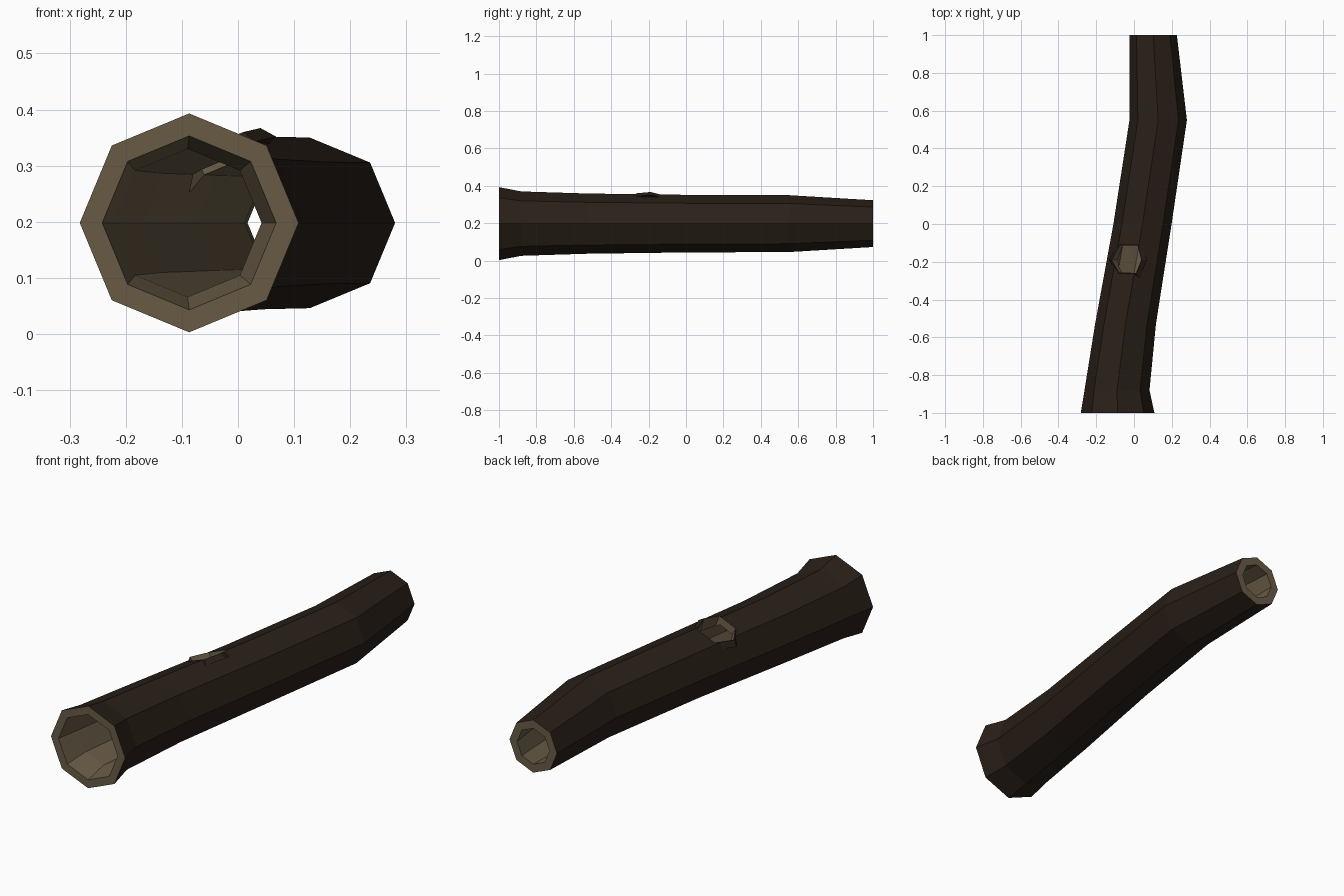
import bpy, bmesh, math
from mathutils import Vector

if "Cube" in bpy.data.objects:
    bpy.data.objects.remove(bpy.data.objects["Cube"])

def material(name, col):
    m = bpy.data.materials.new(name)
    m.diffuse_color = (*col, 1)
    m.use_nodes = True
    m.node_tree.nodes["Principled BSDF"].inputs["Base Color"].default_value = m.diffuse_color
    return m

bark = material("bark", (0.022, 0.014, 0.009))
wood = material("bare_wood", (0.14, 0.105, 0.06))

def loft(name, rings, mats, closed=False):
    """Skin equal-length rings; mats gives the material index of each band."""
    bm = bmesh.new()
    loops = [[bm.verts.new(p) for p in r] for r in rings]
    n = len(loops[0])
    pairs = list(zip(loops, loops[1:] + loops[:1]))
    if not closed:
        pairs.pop()
        for cap in (loops[0], loops[-1]):
            bm.faces.new(cap).material_index = mats[0]
    for (a, b), mi in zip(pairs, mats):
        for i in range(n):
            j = (i + 1) % n
            bm.faces.new((a[i], a[j], b[j], b[i])).material_index = mi
    bmesh.ops.recalc_face_normals(bm, faces=bm.faces)
    me = bpy.data.meshes.new(name)
    bm.to_mesh(me)
    bm.free()
    me.materials.append(bark)
    me.materials.append(wood)
    ob = bpy.data.objects.new(name, me)
    bpy.context.collection.objects.link(ob)
    return ob

def octagon(x, y, r):
    return [(x + r * math.cos(i * math.pi / 4), y, 0.198 + r * math.sin(i * math.pi / 4))
            for i in range(8)]

# Hollow log: x centre, y, outer radius, inner radius
stations = [(-0.087, -1.0, 0.195, 0.155), (-0.09, -0.88, 0.172, 0.132),
            (-0.045, -0.53, 0.161, 0.125), (0.045, 0.0, 0.154, 0.12),
            (0.128, 0.55, 0.152, 0.116), (0.102, 1.0, 0.125, 0.085)]
outer = [octagon(x, y, r) for x, y, r, _ in stations]
inner = [octagon(x, y, r) for x, y, _, r in reversed(stations)]
log = loft("hollow_log", outer + inner, [0] * 5 + [1] * 7, closed=True)

# Knot hole on the upper left: raised bark collar, then a cut into the hollow
knot = [Vector(p) for p in [(-0.12, -0.19, 0.308), (-0.08, -0.26, 0.325), (0.01, -0.265, 0.36),
                            (0.04, -0.19, 0.367), (0.02, -0.11, 0.347), (-0.075, -0.11, 0.312)]]
mid = sum(knot, Vector()) / 6
axis = Vector((0.38, 0, -0.92))

def knot_ring(scale, depth):
    return [mid + (p - mid) * scale + axis * depth for p in knot]

collar = loft("knot_collar", [knot_ring(1.0, 0), knot_ring(1.25, 0.025)], [0])
cutter = loft("knot_cutter", [knot_ring(1.02, -0.03), knot_ring(0.98, 0), knot_ring(0.85, 0.1)], [1, 1])

for tool, op in ((collar, 'UNION'), (cutter, 'DIFFERENCE')):
    mod = log.modifiers.new(op, 'BOOLEAN')
    mod.object, mod.operation, mod.solver = tool, op, 'EXACT'
bpy.context.view_layer.objects.active = log
for mod in list(log.modifiers):
    bpy.ops.object.modifier_apply(modifier=mod.name)
for tool in (collar, cutter):
    bpy.data.objects.remove(tool)
